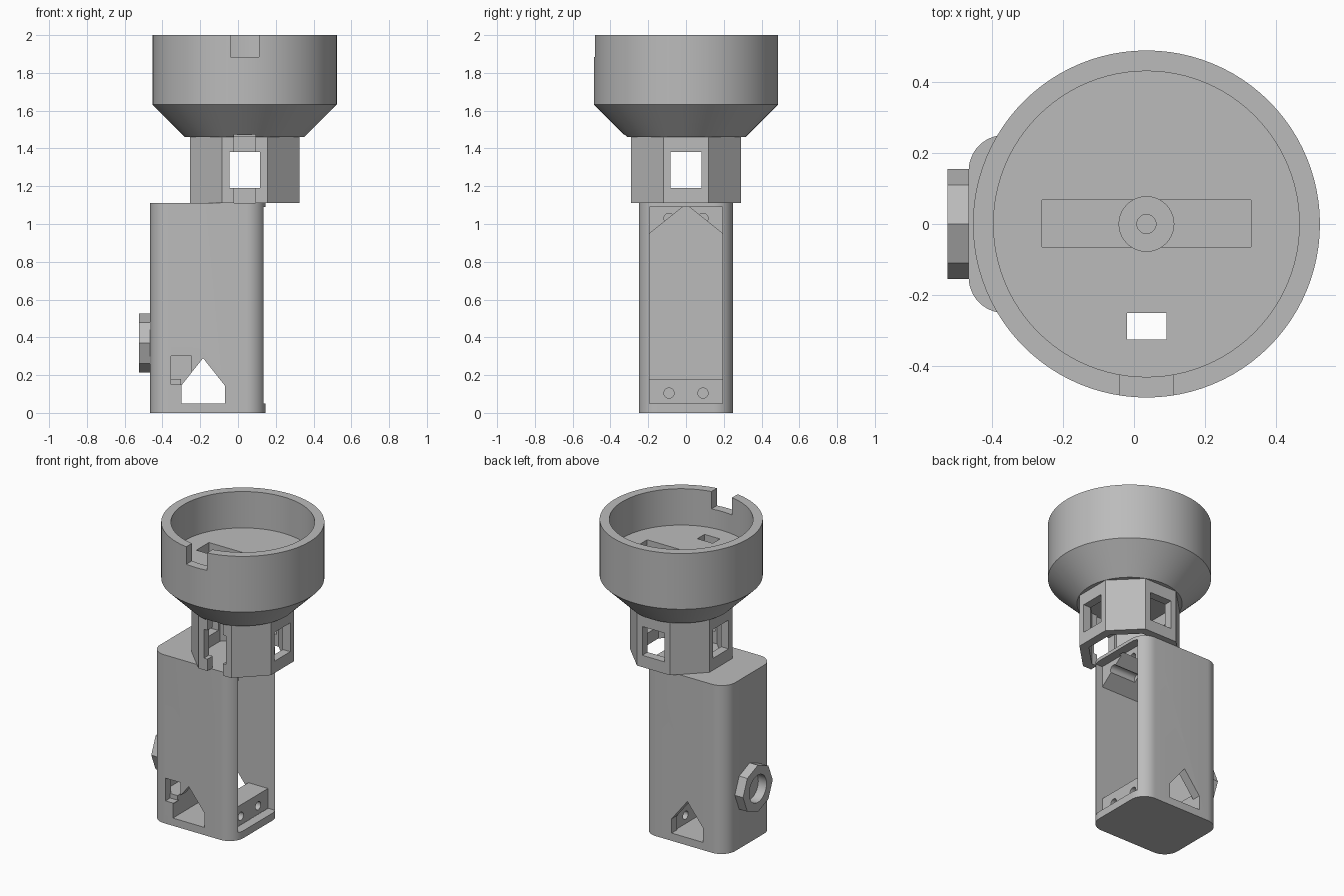
import bpy, bmesh, math
from mathutils import Matrix, Vector

if "Cube" in bpy.data.objects:
    bpy.data.objects.remove(bpy.data.objects["Cube"])

GREY = (0.5, 0.5, 0.5, 1)
mat = bpy.data.materials.new("plain grey")
mat.use_nodes = True
mat.diffuse_color = GREY
mat.node_tree.nodes["Principled BSDF"].inputs["Base Color"].default_value = GREY
AXIS = 0.035  # x of the cup and the collar


def finish(name, bm):
    bmesh.ops.recalc_face_normals(bm, faces=bm.faces)
    mesh = bpy.data.meshes.new(name)
    bm.to_mesh(mesh)
    bm.free()
    mesh.materials.append(mat)
    obj = bpy.data.objects.new(name, mesh)
    bpy.context.collection.objects.link(obj)
    return obj


def prism(name, points, axis, lo, hi):
    """Extrude a 2D outline along x, y or z."""
    place = {"x": lambda a, b: (lo, a, b), "y": lambda a, b: (a, lo, b),
             "z": lambda a, b: (a, b, lo)}[axis]
    bm = bmesh.new()
    face = bm.faces.new([bm.verts.new(place(a, b)) for a, b in points])
    ext = bmesh.ops.extrude_face_region(bm, geom=[face])
    step = Vector([(hi - lo) * (axis == k) for k in "xyz"])
    bmesh.ops.translate(bm, vec=step, verts=[v for v in ext["geom"] if isinstance(v, bmesh.types.BMVert)])
    return finish(name, bm)


def box(name, x, y, z):
    return prism(name, [(x[0], y[0]), (x[1], y[0]), (x[1], y[1]), (x[0], y[1])], "z", *z)


def ring(radius, count, ca=0, cb=0, start=0):
    turn = 2 * math.pi / count
    return [(ca + radius * math.cos(start + i * turn), cb + radius * math.sin(start + i * turn))
            for i in range(count)]


def house(mid, half, floor, shoulder, peak):
    return [(mid - half, floor), (mid + half, floor), (mid + half, shoulder),
            (mid, peak), (mid - half, shoulder)]


def rounded(x0, x1, y, r):
    pts = []
    for k, (cx, cy) in enumerate([(x1 - r, y - r), (x0 + r, y - r), (x0 + r, r - y), (x1 - r, r - y)]):
        for i in range(13):
            a = math.pi / 2 * (k + i / 12)
            pts.append((cx + r * math.cos(a), cy + r * math.sin(a)))
    return pts


def lathe(name, profile):
    bm = bmesh.new()
    verts = [bm.verts.new((r, 0, z)) for r, z in profile]
    edges = [bm.edges.new(p) for p in zip(verts, verts[1:])]
    bmesh.ops.spin(bm, geom=verts + edges, axis=(0, 0, 1), cent=(0, 0, 0),
                   angle=2 * math.pi, steps=96)
    bmesh.ops.remove_doubles(bm, verts=bm.verts, dist=0.0001)
    bmesh.ops.transform(bm, matrix=Matrix.Translation((AXIS, 0, 0)), verts=bm.verts)
    return finish(name, bm)


def carve(obj, *cutters):
    for cutter in cutters:
        mod = obj.modifiers.new("cut", "BOOLEAN")
        mod.operation, mod.solver, mod.object = "DIFFERENCE", "EXACT", cutter
        bpy.context.view_layer.update()
        mesh = bpy.data.meshes.new_from_object(obj.evaluated_get(bpy.context.evaluated_depsgraph_get()))
        obj.modifiers.clear()
        obj.data = mesh
        bpy.data.objects.remove(cutter)


def bores(z):
    return [prism("bore", ring(0.027, 20, y, z), "x", -0.1, 0.2) for y in (-0.09, 0.09)]


# Handle body: hollow, open on +x, with a gabled ceiling
body = prism("body_shell", rounded(-0.465, 0.145, 0.25, 0.1), "z", 0, 1.112)
carve(body,
      prism("cavity", house(0, 0.193, 0.05, 0.95, 1.104), "x", -0.41, 0.1),
      box("door_recess", (0.085, 0.3), (-0.194, 0.194), (0.049, 1.09)),
      prism("side_window", house(-0.185, 0.115, 0.051, 0.145, 0.29), "y", -0.4, 0.4),
      box("switch_hole", (-0.355, -0.245), (-0.4, -0.15), (0.15, 0.3)),
      *bores(1.03))

# Screw blocks inside the bottom
screw_block = box("screw_block", (-0.06, 0.084), (-0.2, 0.2), (0.03, 0.18))
carve(screw_block, *bores(0.105))
box("rear_block", (-0.42, -0.302), (-0.2, 0.2), (0.03, 0.18))

# Octagonal nut with a blind hole
nut = prism("nut", ring(0.155, 8, 0, 0.37), "x", -0.525, -0.45)
carve(nut, prism("nut_hole", ring(0.09, 32, 0, 0.37), "x", -0.6, -0.462))

# Octagonal collar with four windows and a front cable slit
corner = 1 / math.cos(math.pi / 8)
collar = prism("collar", ring(0.29 * corner, 8, AXIS, 0, math.pi / 8), "z", 1.112, 1.462)
carve(collar,
      prism("collar_core", ring(0.235 * corner, 8, AXIS, 0, math.pi / 8), "z", 1.0, 1.6),
      box("window_x", (-0.6, 0.6), (-0.081, 0.081), (1.19, 1.38)),
      box("window_y", (AXIS - 0.081, AXIS + 0.081), (-0.6, 0.6), (1.19, 1.38)),
      box("slit", (-0.02, 0.092), (-0.325, -0.22), (1.0, 1.6)))

# Cup with conical underside, rim notch, slot, screw hole and cable hole
cup = lathe("cup", [(0, 1.46), (0.315, 1.46), (0.488, 1.632), (0.488, 2.0),
                    (0.43, 2.0), (0.43, 1.76), (0, 1.76)])
carve(cup,
      box("rim_notch", (-0.04, 0.111), (-0.6, -0.35), (1.885, 2.1)),
      box("floor_slot", (-0.259, 0.329), (-0.065, 0.067), (1.66, 1.9)),
      prism("counterbore", ring(0.077, 40, AXIS, 0), "z", 1.56, 1.9),
      prism("screw_hole", ring(0.027, 20, AXIS, 0), "z", 1.3, 1.9),
      box("cable_hole", (-0.02, 0.092), (-0.325, -0.25), (1.3, 1.9)))

# Smooth the round parts, keep edges sharp
bpy.ops.object.select_all(action="DESELECT")
for obj in (body, screw_block, nut, collar, cup):
    obj.select_set(True)
    bpy.context.view_layer.objects.active = obj
bpy.ops.object.shade_smooth_by_angle(angle=math.radians(25))
